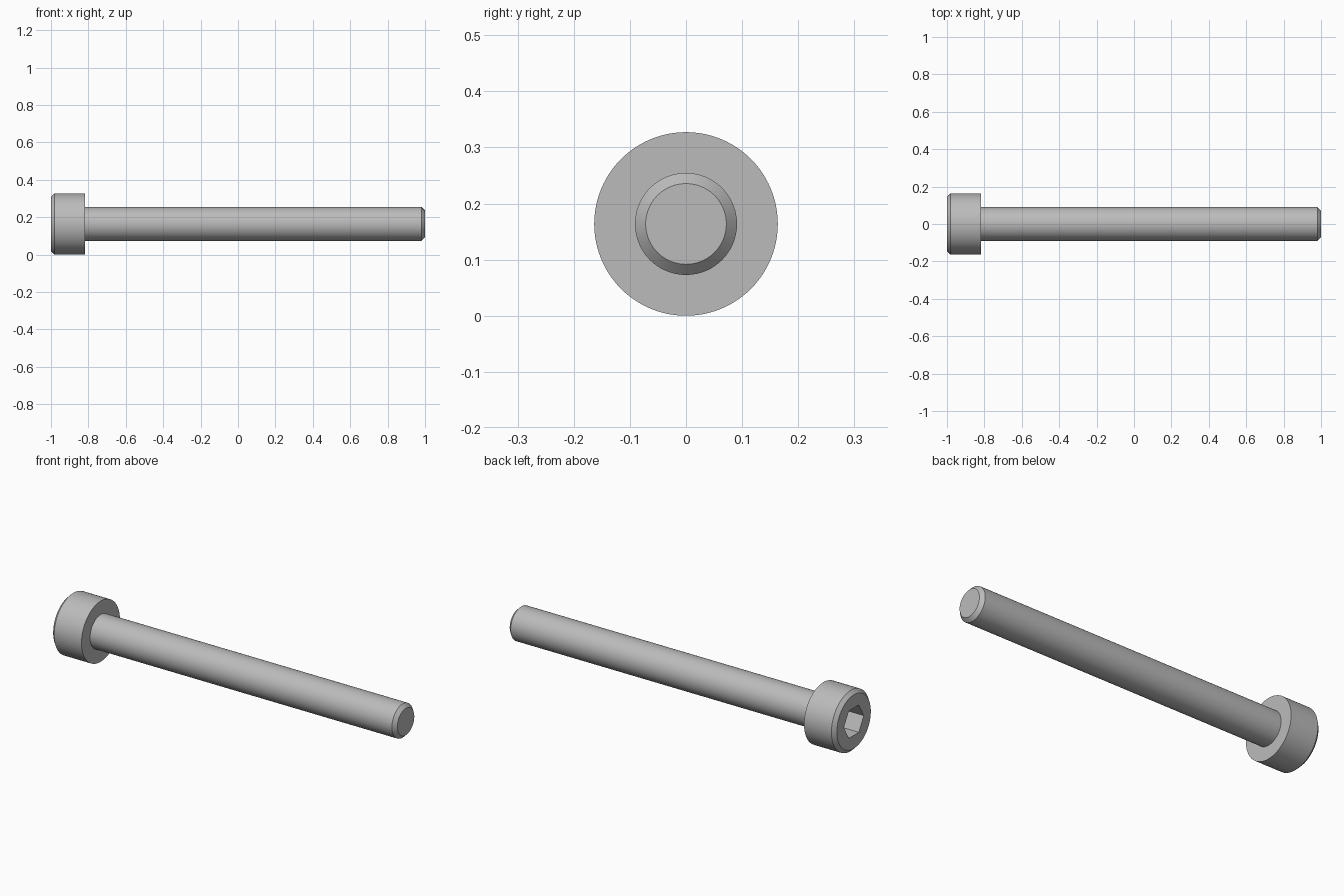
import bpy, bmesh, math

cube = bpy.data.objects.get("Cube")
if cube:
    bpy.data.objects.remove(cube, do_unlink=True)

SIDES = 96
HEAD_R, SHANK_R = 0.1636, 0.0909
HEAD_X = -0.818
CHAMFER = 0.019
SOCKET_R, SOCKET_DEPTH = 0.085, 0.09

steel = bpy.data.materials.new("grey steel")
steel.use_nodes = True
colour = (0.5, 0.5, 0.5, 1)
steel.diffuse_color = colour
steel.node_tree.nodes["Principled BSDF"].inputs["Base Color"].default_value = colour


def ring(bm, x, radius, sides):
    """Closed loop of vertices around the screw axis."""
    turn = 2 * math.pi / sides
    return [bm.verts.new((x, radius * math.cos(i * turn), radius * math.sin(i * turn)))
            for i in range(sides)]


def skin(bm, a, b):
    """Join two loops with a band of quads."""
    n = len(a)
    return [bm.faces.new((a[i], a[(i + 1) % n], b[(i + 1) % n], b[i])) for i in range(n)]


def loop_edges(bm, loop):
    return [bm.edges.get((loop[i - 1], loop[i])) for i in range(len(loop))]


bm = bmesh.new()

# Head, shank and chamfered tip as one turned profile
profile = [(-1, HEAD_R - CHAMFER), (-1 + CHAMFER, HEAD_R), (HEAD_X, HEAD_R),
           (HEAD_X, SHANK_R), (1 - CHAMFER, SHANK_R), (1, SHANK_R - CHAMFER)]
rings = [ring(bm, x, r, SIDES) for x, r in profile]
for a, b in zip(rings, rings[1:]):
    skin(bm, a, b)
bm.faces.new(rings[-1])

# Hexagonal socket sunk into the head
mouth = ring(bm, -1, SOCKET_R, 6)
floor = ring(bm, -1 + SOCKET_DEPTH, SOCKET_R, 6)
skin(bm, mouth, floor)
bm.faces.new(floor)

# Flat face of the head around the socket
bmesh.ops.triangle_fill(bm, use_beauty=True, normal=(-1, 0, 0),
                        edges=loop_edges(bm, rings[0]) + loop_edges(bm, mouth))
bmesh.ops.recalc_face_normals(bm, faces=bm.faces)

mesh = bpy.data.meshes.new("socket_head_screw")
bm.to_mesh(mesh)
bm.free()
mesh.materials.append(steel)

screw = bpy.data.objects.new("socket_head_screw", mesh)
screw.location.z = HEAD_R
bpy.context.collection.objects.link(screw)

# Smooth round surfaces, crisp edges
bpy.ops.object.select_all(action="DESELECT")
screw.select_set(True)
bpy.context.view_layer.objects.active = screw
bpy.ops.object.shade_smooth_by_angle(angle=math.radians(25))
